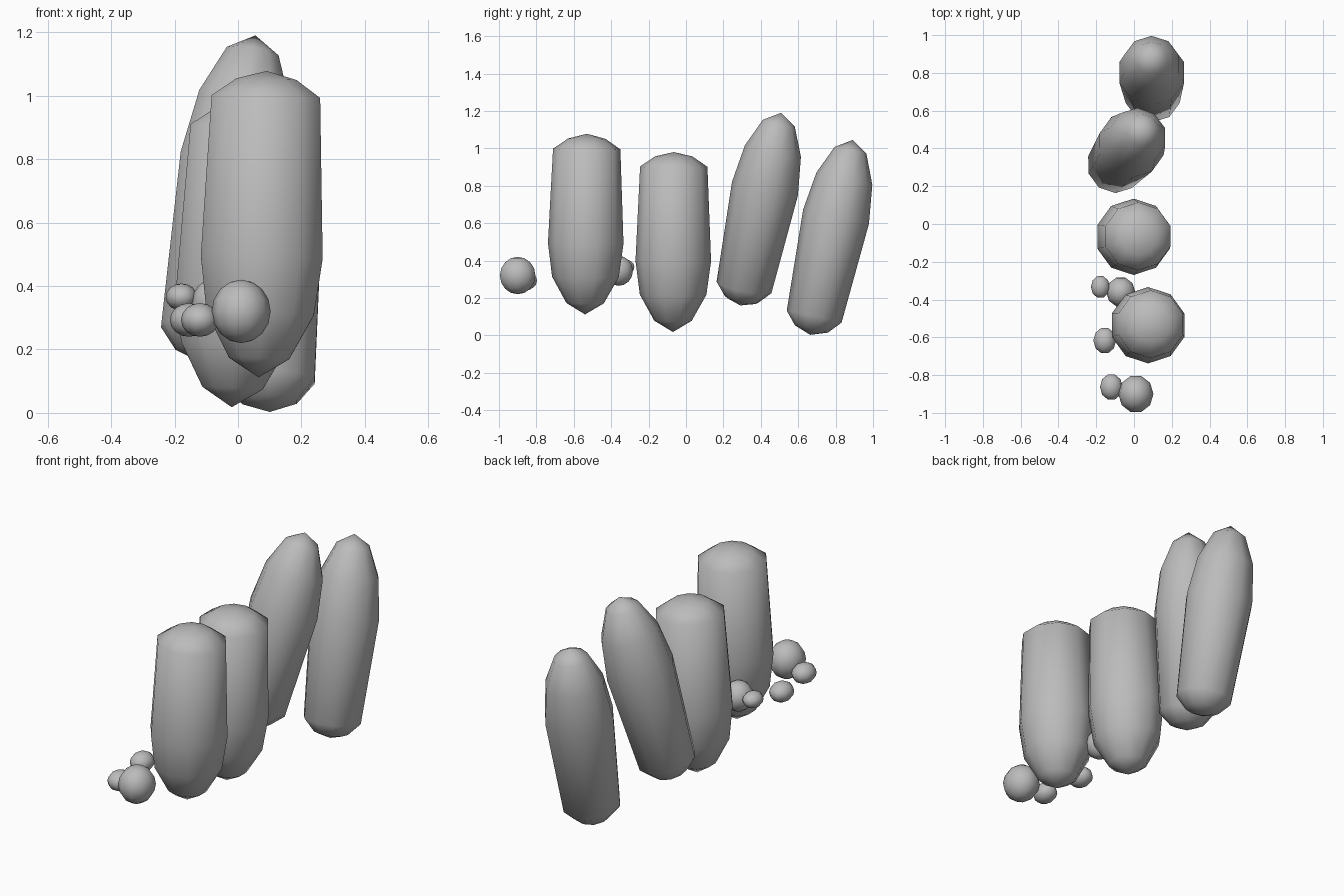
import bpy, bmesh, math
from mathutils import Vector, Matrix

if "Cube" in bpy.data.objects:
    bpy.data.objects.remove(bpy.data.objects["Cube"])

grey = bpy.data.materials.new("plain grey")
grey.diffuse_color = (0.5, 0.5, 0.5, 1)
grey.use_nodes = True
grey.node_tree.nodes["Principled BSDF"].inputs["Base Color"].default_value = grey.diffuse_color
SIDES = 10


def finish(name, bm):
    bmesh.ops.recalc_face_normals(bm, faces=bm.faces)
    for f in bm.faces:
        f.smooth = True
    me = bpy.data.meshes.new(name)
    bm.to_mesh(me)
    bm.free()
    me.materials.append(grey)
    ob = bpy.data.objects.new(name, me)
    bpy.context.collection.objects.link(ob)


def pod(name, tip, dome, rings):
    """Lathed pod: pointed at tip, blunt at dome; rings = (distance from tip, radius)."""
    tip, dome = Vector(tip), Vector(dome)
    axis = dome - tip
    up = axis if axis.z > 0 else -axis
    rot = Vector((0, 0, 1)).rotation_difference(up).to_matrix()
    d = axis.normalized()
    bm = bmesh.new()
    loops = []
    for t, r in rings:
        loops.append([bm.verts.new(tip + d * t + rot @ Vector((
            r * math.sin(2 * math.pi * i / SIDES),
            r * math.cos(2 * math.pi * i / SIDES), 0))) for i in range(SIDES)])
    a, b = bm.verts.new(tip), bm.verts.new(dome)
    for i in range(SIDES):
        j = (i + 1) % SIDES
        bm.faces.new((a, loops[0][i], loops[0][j]))
        bm.faces.new((b, loops[-1][j], loops[-1][i]))
        for p, q in zip(loops, loops[1:]):
            bm.faces.new((p[i], q[i], q[j], p[j]))
    finish(name, bm)


def ball(name, centre, radii):
    bm = bmesh.new()
    bmesh.ops.create_uvsphere(bm, u_segments=SIDES, v_segments=8, radius=1)
    m = Matrix.Translation(centre) @ Matrix.Diagonal((*radii, 1)) @ Matrix.Rotation(math.pi / 2, 4, 'Z')
    bmesh.ops.transform(bm, matrix=m, verts=bm.verts)
    finish(name, bm)


# Two wide pods, pointed end down
wide = [(0.06, 0.10), (0.20, 0.178), (0.38, 0.202), (0.885, 0.18), (0.94, 0.10)]
pod("front_pod", (0.065, -0.54, 0.112), (0.09, -0.53, 1.078), wide)
pod("middle_pod", (-0.02, -0.07, 0.018), (0.025, -0.065, 0.98), wide)

# Two slim leaning pods, pointed end up
slim = [(0.057, 0.087), (0.212, 0.153), (0.42, 0.18), (0.967, 0.15), (1.035, 0.09)]
pod("rear_pod_inner", (0.055, 0.508, 1.19), (-0.117, 0.29, 0.16), slim)
pod("rear_pod_outer", (0.09, 0.892, 1.045), (0.10, 0.664, 0.003), slim)

# Balls clustered around the front pod
ball("large_ball_front", (0.01, -0.9, 0.32), (0.093, 0.1, 0.1))
ball("large_ball_back", (-0.07, -0.36, 0.345), (0.077, 0.08, 0.08))
ball("small_ball_front", (-0.12, -0.863, 0.293), (0.06, 0.07, 0.053))
ball("small_ball_side", (-0.155, -0.617, 0.293), (0.06, 0.07, 0.053))
ball("small_ball_back", (-0.178, -0.333, 0.365), (0.05, 0.06, 0.043))
